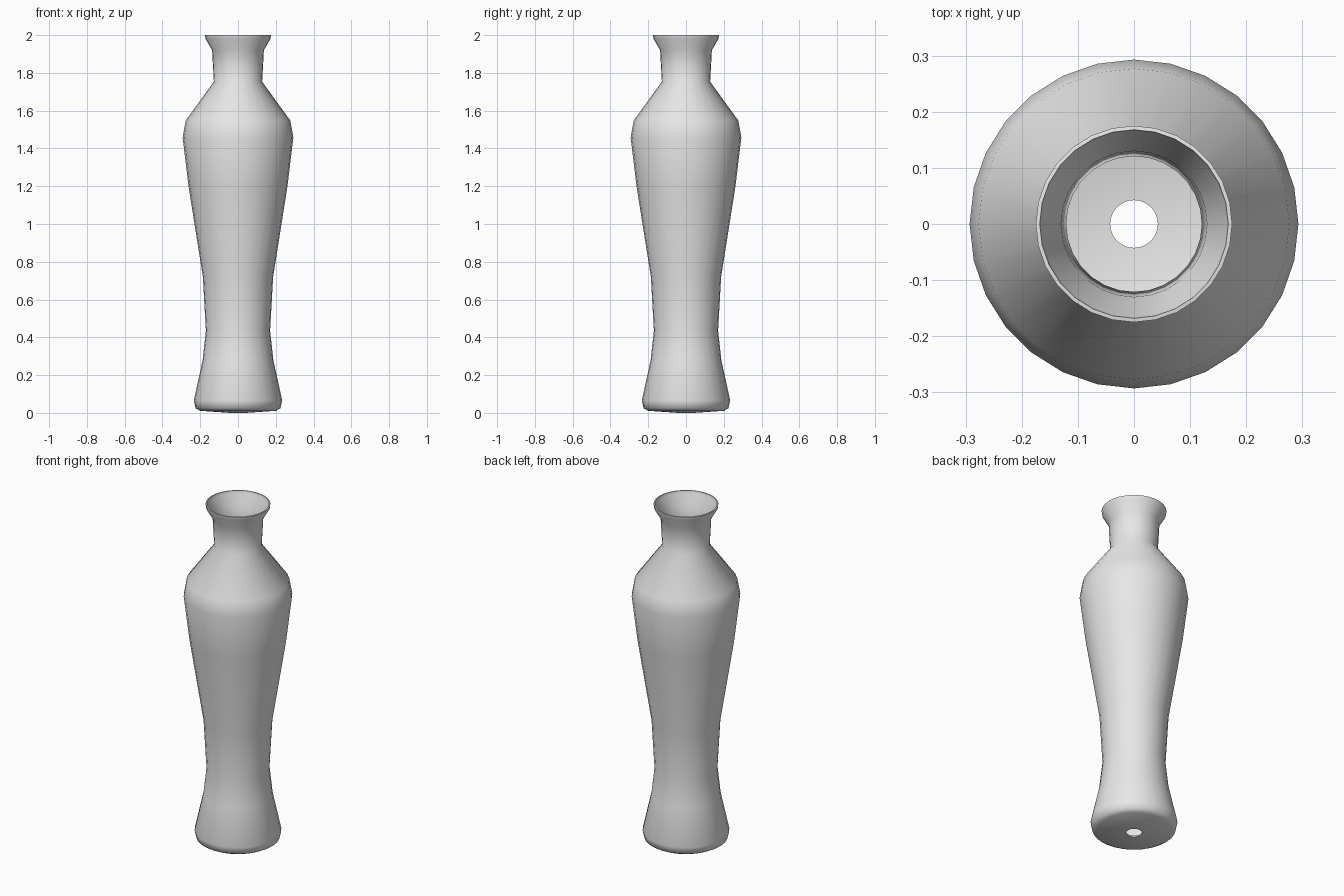
import bpy
import bmesh
from math import radians
from mathutils import Vector

cube = bpy.data.objects.get("Cube")
if cube:
    bpy.data.objects.remove(cube, do_unlink=True)

SEGMENTS = 28
WALL = 0.007

# Radius and height along the outer wall, from the drain hole up to the lip
PROFILE = [
    (0.043, 0.0), (0.2, 0.011), (0.225, 0.025), (0.234, 0.066),
    (0.187, 0.28), (0.17, 0.436), (0.186, 0.72), (0.262, 1.2),
    (0.293, 1.458), (0.277, 1.548), (0.128, 1.753), (0.137, 1.92),
    (0.172, 1.98), (0.175, 2.0),
]

# Plain grey ceramic
grey = bpy.data.materials.new("grey_ceramic")
grey.use_nodes = True
colour = (0.8, 0.8, 0.8, 1.0)
grey.diffuse_color = colour
grey.node_tree.nodes["Principled BSDF"].inputs["Base Color"].default_value = colour

# Lathe the profile around the upright axis
bm = bmesh.new()
points = [bm.verts.new((r, 0, z)) for r, z in PROFILE]
edges = [bm.edges.new(pair) for pair in zip(points, points[1:])]
bmesh.ops.spin(bm, geom=points + edges, cent=(0, 0, 0), axis=(0, 0, 1),
               angle=radians(360), steps=SEGMENTS, use_merge=True)
bmesh.ops.remove_doubles(bm, verts=bm.verts, dist=0.0005)
bmesh.ops.recalc_face_normals(bm, faces=bm.faces)

# Make sure the wall faces outward, so that thickness goes inward
widest = max(bm.faces, key=lambda f: f.calc_center_median().xy.length)
centre = widest.calc_center_median()
if widest.normal.dot(Vector((centre.x, centre.y, 0))) < 0:
    bmesh.ops.reverse_faces(bm, faces=bm.faces)

mesh = bpy.data.meshes.new("vase_body")
bm.to_mesh(mesh)
bm.free()
mesh.materials.append(grey)
vase = bpy.data.objects.new("vase_body", mesh)
bpy.context.collection.objects.link(vase)

# Thin hollow wall with closed lip and drain hole edge
shell = vase.modifiers.new("wall_thickness", "SOLIDIFY")
shell.thickness = WALL
shell.offset = -1
shell.use_even_offset = True

# Smooth shading with crisp lip
bpy.ops.object.select_all(action="DESELECT")
vase.select_set(True)
bpy.context.view_layer.objects.active = vase
bpy.ops.object.modifier_apply(modifier=shell.name)
bpy.ops.object.shade_smooth_by_angle(angle=radians(50))
